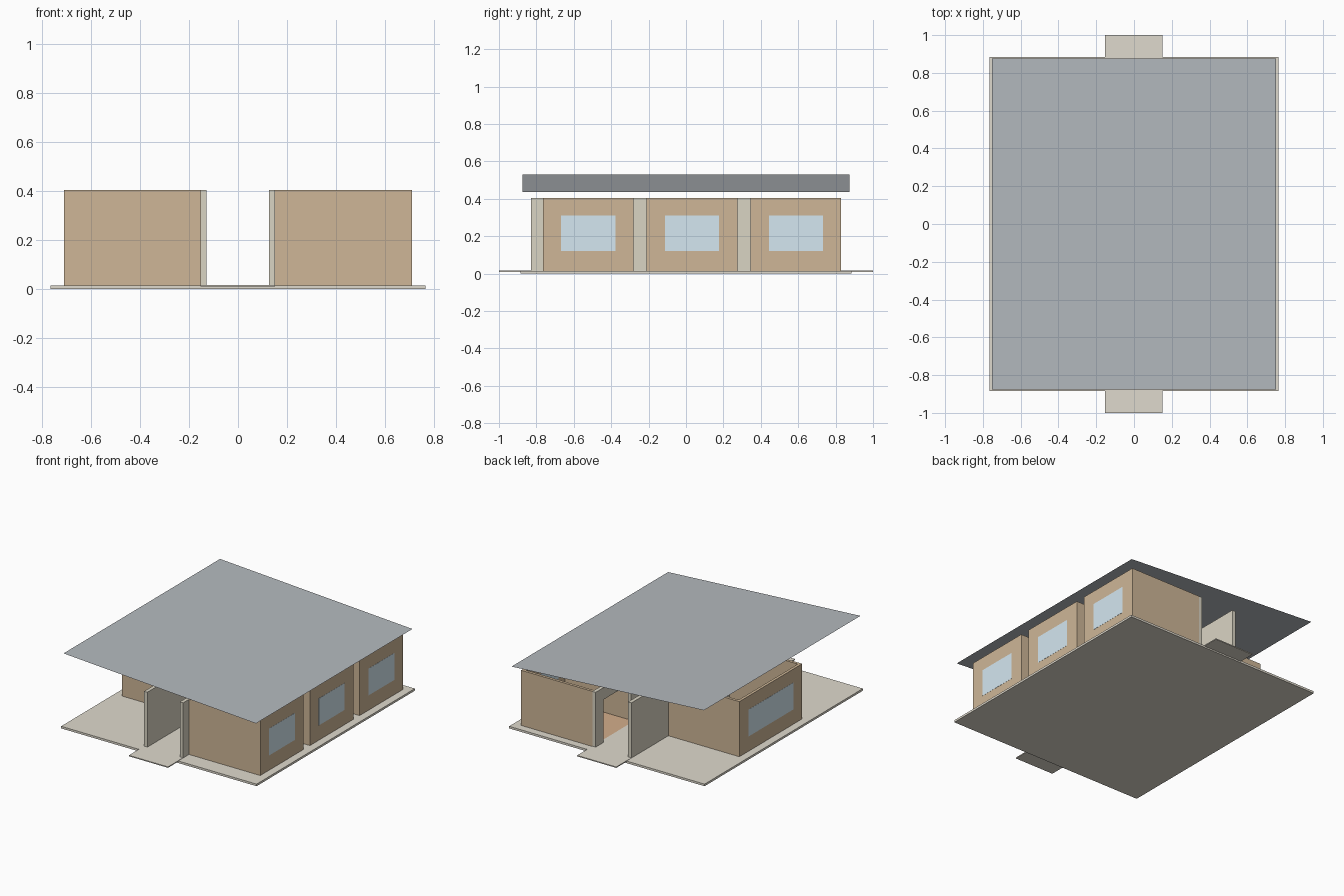
import bpy

if "Cube" in bpy.data.objects:
    bpy.data.objects.remove(bpy.data.objects["Cube"])


def mat(name, rgb):
    m = bpy.data.materials.new(name)
    m.diffuse_color = (*rgb, 1)
    m.use_nodes = True
    m.node_tree.nodes["Principled BSDF"].inputs["Base Color"].default_value = m.diffuse_color
    return m


WALL = mat("tan_wall", (0.62, 0.47, 0.31))
PALE = mat("pale_plaster", (0.70, 0.66, 0.55))
SLAB = mat("concrete", (0.74, 0.70, 0.61))
FLOOR = mat("warm_floor", (0.65, 0.42, 0.26))
GLASS = mat("glass", (0.66, 0.80, 0.88))
ROOF = mat("grey_roof", (0.46, 0.49, 0.52))

Z0, Z1, T = 0.015, 0.405, 0.02   # wall base, wall top, wall thickness


def mesh_obj(name, verts, faces, material):
    me = bpy.data.meshes.new(name)
    me.from_pydata(verts, [], faces)
    me.materials.append(material)
    ob = bpy.data.objects.new(name, me)
    bpy.context.collection.objects.link(ob)
    return ob


def box(name, x, y, z, material):
    verts = [(a, b, c) for a in x for b in y for c in z]
    faces = [(0, 1, 3, 2), (4, 6, 7, 5), (0, 4, 5, 1),
             (2, 3, 7, 6), (0, 2, 6, 4), (1, 5, 7, 3)]
    return mesh_obj(name, verts, faces, material)


def room(name, side, y0, y1, win):
    """Three tan walls opening on the corridor, a floor and a window."""
    def xs(a, b):
        return sorted((side * a, side * b))
    box(name + "_outer_wall", xs(0.71 - T, 0.71), (y0, y1), (Z0, Z1), WALL)
    box(name + "_front_wall", xs(0.152, 0.71 - T), (y0, y0 + T), (Z0, Z1), WALL)
    box(name + "_back_wall", xs(0.152, 0.71 - T), (y1 - T, y1), (Z0, Z1), WALL)
    box(name + "_floor", xs(0.152, 0.71 - T), (y0 + T, y1 - T), (Z0, Z0 + 0.002), FLOOR)
    c = (y0 + y1) / 2
    box(name + "_window", xs(0.709 - T, 0.711), (c - win / 2, c + win / 2),
        (0.12, 0.31), GLASS)


def corridor_wall(name, x, doors, width=0.31, top=0.32):
    """Long pale wall split by doorways with headers above them."""
    y = -0.83
    for i, c in enumerate(doors):
        a, b = c - width / 2, c + width / 2
        box(f"{name}_pier_{i}", x, (y, a), (Z0, Z1), PALE)
        box(f"{name}_header_{i}", x, (a, b), (top, Z1), PALE)
        y = b
    box(f"{name}_pier_end", x, (y, 0.83), (Z0, Z1), PALE)


# Ground slab and the walkway sticking out at both ends
box("ground_slab", (-0.765, 0.765), (-0.885, 0.885), (0, Z0), SLAB)
box("walkway", (-0.154, 0.152), (-1, 1), (0.010, 0.017), SLAB)

# Three rooms on the right, one larger room on the left
starts = (-0.765, -0.21, 0.345)
for i, y in enumerate(starts):
    room(f"right_room_{i + 1}", 1, y, y + 0.485, 0.29)
room("left_room", -1, -0.285, 0.417, 0.5)

# Corridor walls
corridor_wall("right_corridor_wall", (0.126, 0.152), [y + 0.2425 for y in starts])
corridor_wall("left_corridor_wall", (-0.154, -0.128), [0.066])

# Single-pitch sheet roof, lower on the right
mesh_obj("roof", [(-0.753, -0.875, 0.53), (0.753, -0.875, 0.437),
                  (0.753, 0.875, 0.437), (-0.753, 0.875, 0.53)],
         [(0, 1, 2, 3)], ROOF)
